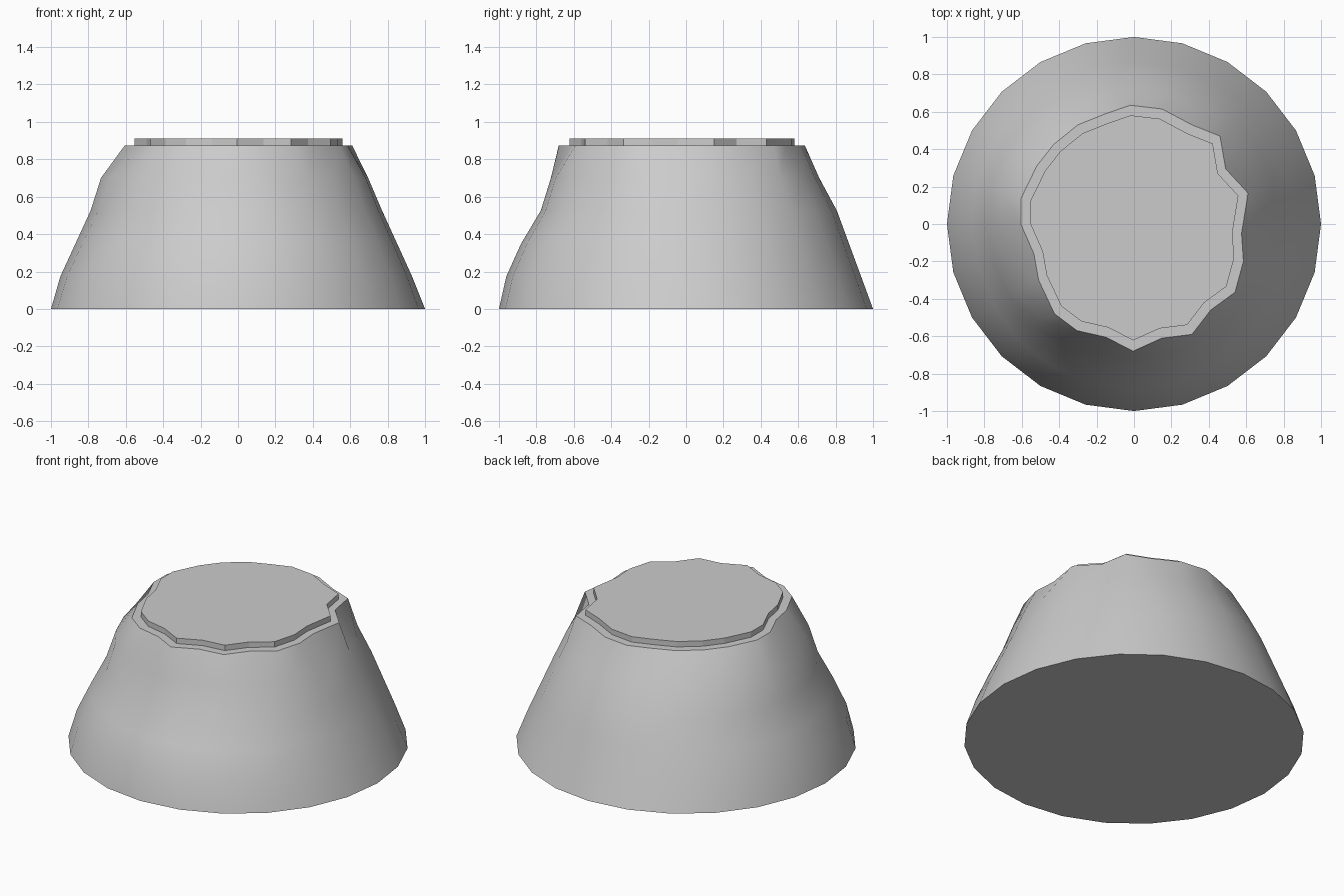
import bpy, bmesh, math

if "Cube" in bpy.data.objects:
    bpy.data.objects.remove(bpy.data.objects["Cube"])

SIDES = 24
RIM_Z, CAP_Z, CAP_SCALE = 0.875, 0.91, 0.915

# Irregular rim outline, counter-clockwise from +x
RIM = [(.575, -.05), (.61, .165), (.49, .295), (.46, .47), (.31, .53), (.15, .615),
       (-.02, .635), (-.15, .59), (-.30, .53), (-.43, .425), (-.52, .31), (-.605, .135),
       (-.605, 0), (-.535, -.16), (-.51, -.30), (-.425, -.48), (-.305, -.57), (-.15, -.605),
       (-.005, -.68), (.15, -.61), (.31, -.59), (.41, -.46), (.54, -.365), (.585, -.2)]

# Bulge of the four middle rings towards +x, +y, -x, -y
BULGE = [(.01, .01, .03, .03), (.01, .02, .03, .02),
         (.01, .03, .03, -.015), (.015, .01, .055, .0)]


def ring_points(level):
    """Blend the round base into the irregular rim, with rocky bulges."""
    t = level / 5
    pts = []
    for i in range(SIDES):
        a = math.tau * i / SIDES
        near = [RIM[(i + d) % SIDES] for d in (-1, 0, 1)]
        smooth = sum(w * math.hypot(*p) for w, p in zip((.25, .5, .25), near))
        q, f = divmod(i / 6, 1)
        f = (1 - math.cos(math.pi * f)) / 2
        b = BULGE[level - 1]
        bulge = b[int(q)] * (1 - f) + b[(int(q) + 1) % 4] * f
        r = 1 + (smooth - 1) * t + bulge
        pts.append((r * math.cos(a), r * math.sin(a), RIM_Z * t))
    return pts


base = [(math.cos(math.tau * i / SIDES), math.sin(math.tau * i / SIDES), 0)
        for i in range(SIDES)]
rings = [base] + [ring_points(k) for k in range(1, 5)]
rings.append([(x, y, RIM_Z) for x, y in RIM])
# Inset ledge and raised cap
for z in (RIM_Z, CAP_Z):
    rings.append([(x * CAP_SCALE, y * CAP_SCALE, z) for x, y in RIM])

bm = bmesh.new()
loops = [[bm.verts.new(p) for p in ring] for ring in rings]
for k, (lo, hi) in enumerate(zip(loops, loops[1:])):
    for i in range(SIDES):
        j = (i + 1) % SIDES
        face = bm.faces.new((lo[i], lo[j], hi[j], hi[i]))
        face.smooth = k < 5
bm.faces.new(loops[-1])
bm.faces.new(loops[0][::-1])
# Keep the base and rim edges crisp
for e in bm.edges:
    if len(e.link_faces) == 2 and e.calc_face_angle() > math.radians(45):
        e.smooth = False
mesh = bpy.data.meshes.new("rock_mound")
bm.to_mesh(mesh)
bm.free()
mound = bpy.data.objects.new("rock_mound", mesh)
bpy.context.collection.objects.link(mound)
